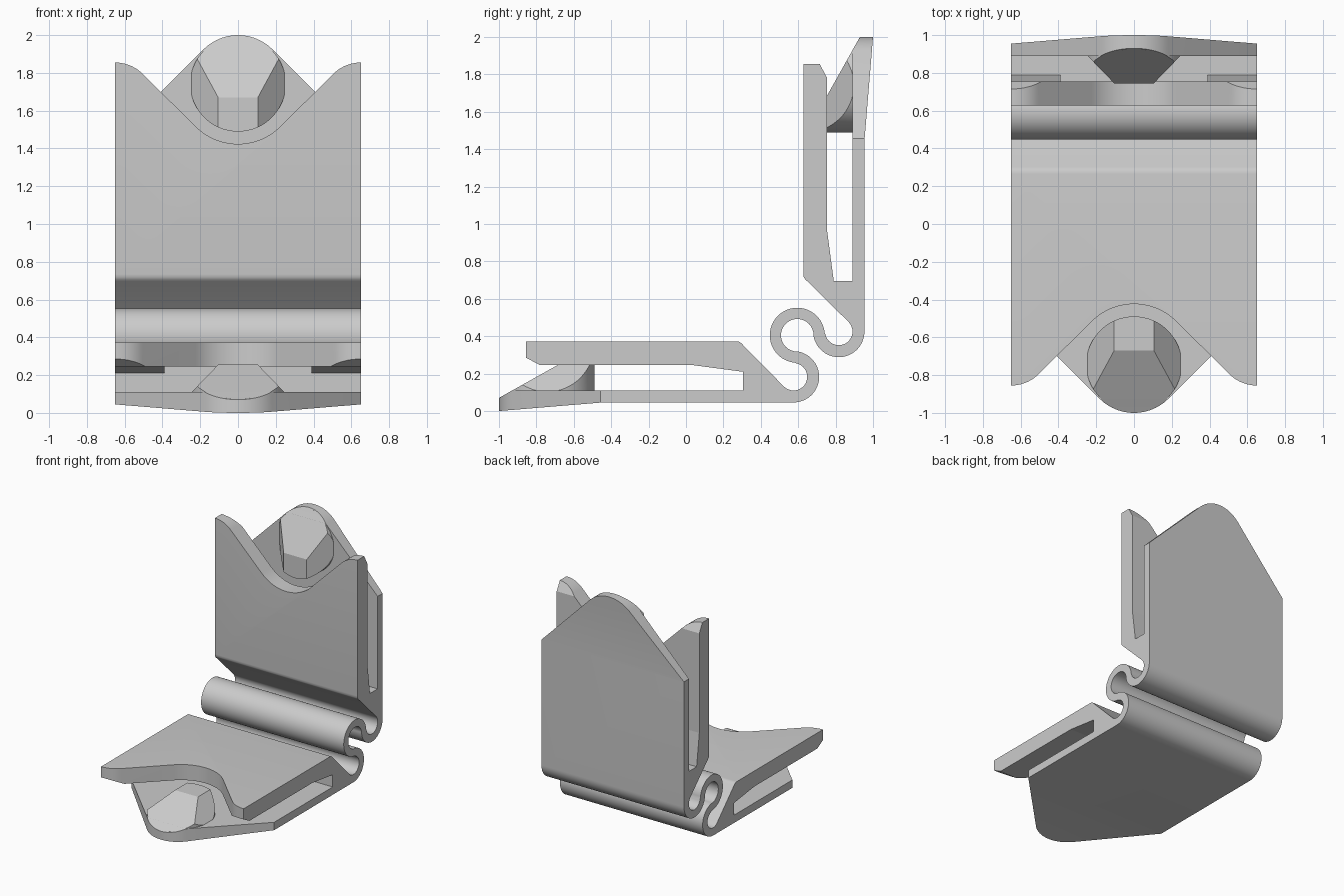
import bpy, bmesh, math

if "Cube" in bpy.data.objects:
    bpy.data.objects.remove(bpy.data.objects["Cube"])

W = 0.65                 # half width of the clip
TIP = (0.0, -0.742)      # centre of the rounded tip and of the boss

grey = bpy.data.materials.new("light_grey")
grey.diffuse_color = (0.6, 0.6, 0.6, 1)
grey.use_nodes = True
grey.node_tree.nodes["Principled BSDF"].inputs["Base Color"].default_value = grey.diffuse_color


def arc(c, r, a0, a1, n=24):
    return [(c[0] + r * math.cos(math.radians(a0 + (a1 - a0) * i / n)),
             c[1] + r * math.sin(math.radians(a0 + (a1 - a0) * i / n))) for i in range(n + 1)]


def finish(name, bm):
    bmesh.ops.recalc_face_normals(bm, faces=bm.faces[:])
    me = bpy.data.meshes.new(name)
    bm.to_mesh(me)
    bm.free()
    me.materials.append(grey)
    ob = bpy.data.objects.new(name, me)
    bpy.context.collection.objects.link(ob)
    return ob


def prism(name, pts, a, b, axis):
    """Extrude a 2D outline along x (outline is y,z) or z (outline is x,y)."""
    bm = bmesh.new()
    co = (lambda p, t: (t, p[0], p[1])) if axis == 'x' else (lambda p, t: (p[0], p[1], t))
    lo = [bm.verts.new(co(p, a)) for p in pts]
    hi = [bm.verts.new(co(p, b)) for p in pts]
    bm.faces.new(lo)
    bm.faces.new(hi)
    for i in range(len(pts)):
        j = (i + 1) % len(pts)
        bm.faces.new((lo[i], lo[j], hi[j], hi[i]))
    return finish(name, bm)


def mirrored(ob, name):
    """Copy a part of the flat leaf onto the upright leaf (reflection in y + z = 1)."""
    cp = ob.copy()
    cp.data = ob.data.copy()
    cp.name = name
    for v in cp.data.vertices:
        x, y, z = v.co
        v.co = (x, 1 - z, 1 - y)
    cp.data.flip_normals()
    bpy.context.collection.objects.link(cp)
    return cp


def activate(ob):
    bpy.ops.object.select_all(action='DESELECT')
    ob.select_set(True)
    bpy.context.view_layer.objects.active = ob


# Side profile of the flat leaf, from the middle of the S spring and back to it
A, C = (0.595, 0.405), (0.575, 0.183)
ang = math.degrees(math.atan2(A[1] - C[1], A[0] - C[0]))
half = arc(A, 0.147, 135, ang + 180, 26)
half += arc(C, 0.073, ang, -135, 30)[1:]
half += [(0.312, 0.345), (0.303, 0.355), (0.294, 0.364), (0.282, 0.371), (0.265, 0.373)]
half += [(-0.86, 0.373), (-0.86, 0.288), (-0.78, 0.245), (0.305, 0.245), (0.305, 0.11)]
half += [(-0.93, 0.11), (-1.01, 0.064), (-1.01, -0.0007), (-0.457, 0.045)]
half += arc(C, 0.137, -90, ang, 30)
half += arc(A, 0.087, ang + 180, 135, 26)[1:]
full = half + [(1 - z, 1 - y) for y, z in reversed(half)][1:-1]
body = prism("hinged_clip_body", full, -W, W, 'x')

# Cutters for the pointed lower plate and the notched upper plate
tip_cut = [(0.8, -0.307)] + arc(TIP, 0.258, -45, -135) + [(-0.8, -0.307), (-0.8, -1.2), (0.8, -1.2)]
R = 0.205
horn = arc((W, -0.855 + R), R, -90, -135, 10)
notch = [(0.8, -0.855)] + horn + arc(TIP, 0.318, 45, 135)
notch += [(-x, y) for x, y in reversed(horn)] + [(-0.8, -0.855), (-0.8, -1.2), (0.8, -1.2)]
cutters = [prism("tip_cutter", tip_cut, -0.1, 0.18, 'z'),
           prism("notch_cutter", notch, 0.18, 0.5, 'z')]
cutters += [mirrored(c, c.name + "_upright") for c in cutters]
for c in cutters:
    c.hide_render = True
    m = body.modifiers.new("cut", 'BOOLEAN')
    m.operation = 'DIFFERENCE'
    m.solver = 'EXACT'
    m.object = c
    activate(body)
    bpy.ops.object.modifier_apply(modifier=m.name)
for c in cutters:
    bpy.data.objects.remove(c)

# Round locking boss with three sloping facets
boss = prism("boss_flat", arc(TIP, 0.253, 0, 360, 64)[:-1], 0.06, 0.255, 'z')
bm = bmesh.new()
bm.from_mesh(boss.data)
for co, no in [((0, -0.67, 0.255), (0, -0.56, 1)),
               ((0.105, 0, 0.255), (1.03, 0, 1)),
               ((-0.105, 0, 0.255), (-1.03, 0, 1))]:
    bmesh.ops.bisect_plane(bm, geom=bm.verts[:] + bm.edges[:] + bm.faces[:],
                           plane_co=co, plane_no=no, clear_outer=True)
    bmesh.ops.holes_fill(bm, edges=[e for e in bm.edges if e.is_boundary])
bmesh.ops.recalc_face_normals(bm, faces=bm.faces[:])
bm.to_mesh(boss.data)
bm.free()
parts = [body, boss, mirrored(boss, "boss_upright")]

# Gripping wedges at both sides of each slot
ramp = [(0.04, 0.245), (0.305, 0.21), (0.305, 0.245)]
for side, a, b in (("left", -W, -0.39), ("right", 0.39, W)):
    w = prism("wedge_flat_" + side, ramp, a, b, 'x')
    parts += [w, mirrored(w, "wedge_upright_" + side)]

for p in parts:
    activate(p)
    bpy.ops.object.shade_smooth_by_angle(angle=math.radians(25))
